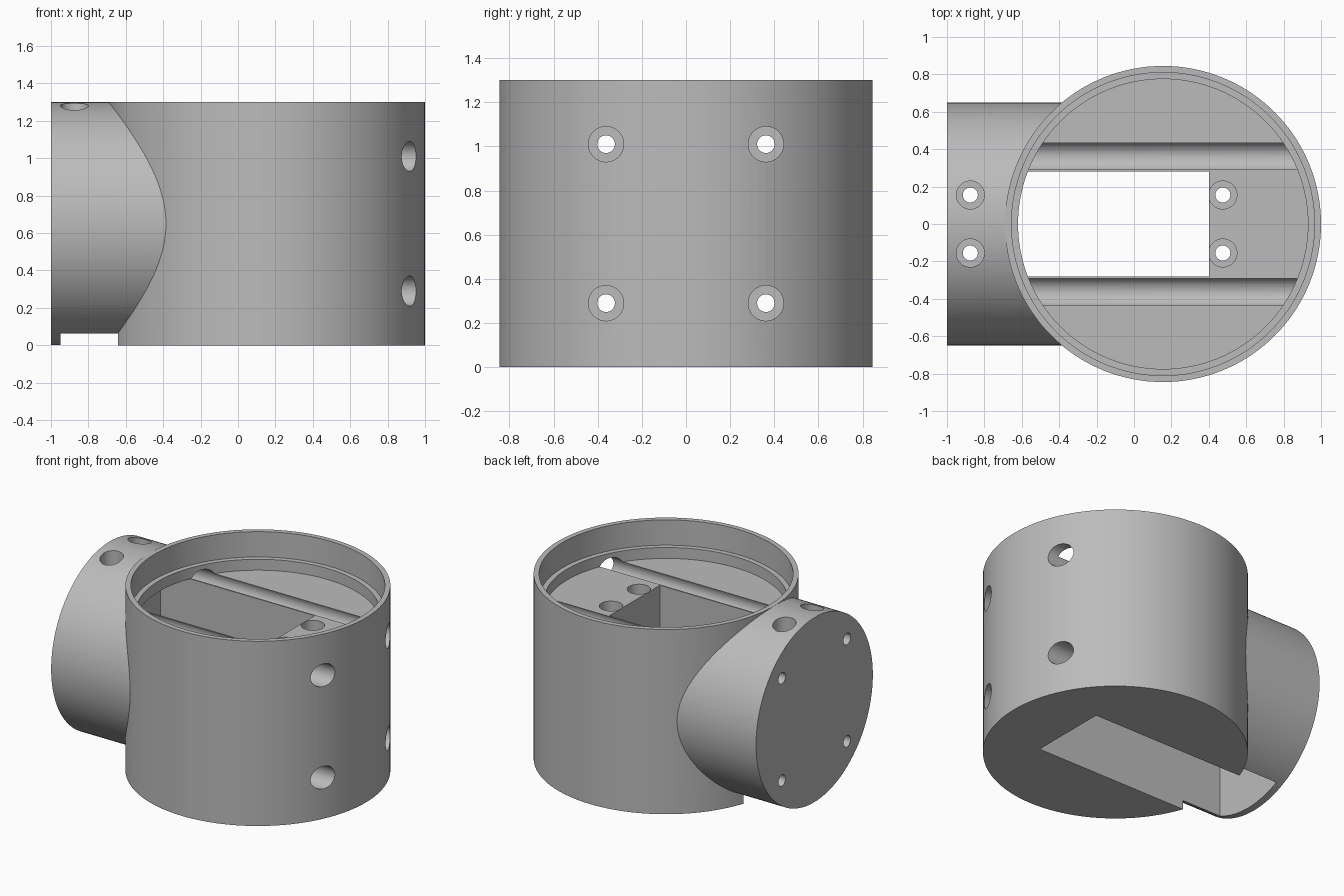
import bpy
from mathutils import Matrix, Vector

cube = bpy.data.objects.get("Cube")
if cube:
    bpy.data.objects.remove(cube, do_unlink=True)

BODY_X = 0.155      # axis of the upright drum
BODY_R = 0.845
HEIGHT = 1.3
FLOOR_Z = 1.045     # floor of the recess in the top
EAR_Z = 0.6         # underside of the two screw ledges


def cylinder(name, radius, start, end, sides=128):
    """Cylinder between two points."""
    start, end = Vector(start), Vector(end)
    axis = end - start
    bpy.ops.mesh.primitive_cylinder_add(vertices=sides, radius=radius, depth=axis.length)
    obj = bpy.context.object
    obj.name = name
    turn = axis.to_track_quat('Z', 'Y').to_matrix().to_4x4()
    obj.data.transform(Matrix.Translation((start + end) / 2) @ turn)
    return obj


def box(name, low, high):
    """Box between two corners."""
    low, high = Vector(low), Vector(high)
    bpy.ops.mesh.primitive_cube_add(size=1)
    obj = bpy.context.object
    obj.name = name
    size = Matrix.Diagonal((high - low).to_4d())
    size[3][3] = 1
    obj.data.transform(Matrix.Translation((low + high) / 2) @ size)
    return obj


def combine(target, tool, operation):
    """Apply a boolean and discard the tool."""
    mod = target.modifiers.new(tool.name, 'BOOLEAN')
    mod.operation = operation
    mod.solver = 'EXACT'
    mod.object = tool
    bpy.ops.object.select_all(action='DESELECT')
    bpy.context.view_layer.objects.active = target
    target.select_set(True)
    bpy.ops.object.modifier_apply(modifier=mod.name)
    bpy.data.objects.remove(tool, do_unlink=True)


# Upright drum with a horizontal round arm
housing = cylinder("joint_housing", BODY_R, (BODY_X, 0, 0), (BODY_X, 0, HEIGHT))
arm = cylinder("arm", 0.6495, (-1, 0, 0.65), (0.1, 0, 0.65))
combine(housing, arm, 'UNION')

# Stepped round recess in the top
cutters = [
    cylinder("lid_seat", 0.81, (BODY_X, 0, 1.122), (BODY_X, 0, 1.5)),
    cylinder("recess", 0.775, (BODY_X, 0, FLOOR_Z), (BODY_X, 0, 1.5)),
]

# Motor pocket: wide below, narrower above the screw ledges
cutters += [
    box("lower_pocket", (-0.95, -0.28, -0.2), (0.55, 0.28, EAR_Z)),
    box("upper_pocket", (-0.8, -0.28, 0.3), (0.4, 0.28, FLOOR_Z + 0.001)),
]

for side in (-1, 1):
    # Vertical counterbored screw holes through the ledges
    for x, top in ((-0.875, 1.5), (0.475, 1.2)):
        y = 0.155 * side
        cutters += [
            cylinder("ledge_bore", 0.075, (x, y, 0.7), (x, y, top), 48),
            cylinder("ledge_screw", 0.04, (x, y, 0.5), (x, y, 0.9), 32),
        ]
    # Long counterbored screw channels from the drum to the arm face
    for z in (0.29, 1.01):
        y = 0.362 * side
        cutters += [
            cylinder("long_bore", 0.08, (-0.9, y, z), (1.2, y, z), 48),
            cylinder("long_screw", 0.04, (-1.2, y, z), (-0.7, y, z), 32),
        ]

for cutter in cutters:
    combine(housing, cutter, 'DIFFERENCE')

# One flat grey for the whole part
grey = bpy.data.materials.new("plain_grey")
grey.use_nodes = True
colour = (0.5, 0.5, 0.5, 1)
grey.diffuse_color = colour
grey.node_tree.nodes["Principled BSDF"].inputs["Base Color"].default_value = colour
housing.data.materials.clear()
housing.data.materials.append(grey)
for face in housing.data.polygons:
    face.material_index = 0

bpy.context.view_layer.objects.active = housing
housing.select_set(True)
bpy.ops.object.shade_smooth_by_angle(angle=0.5)
